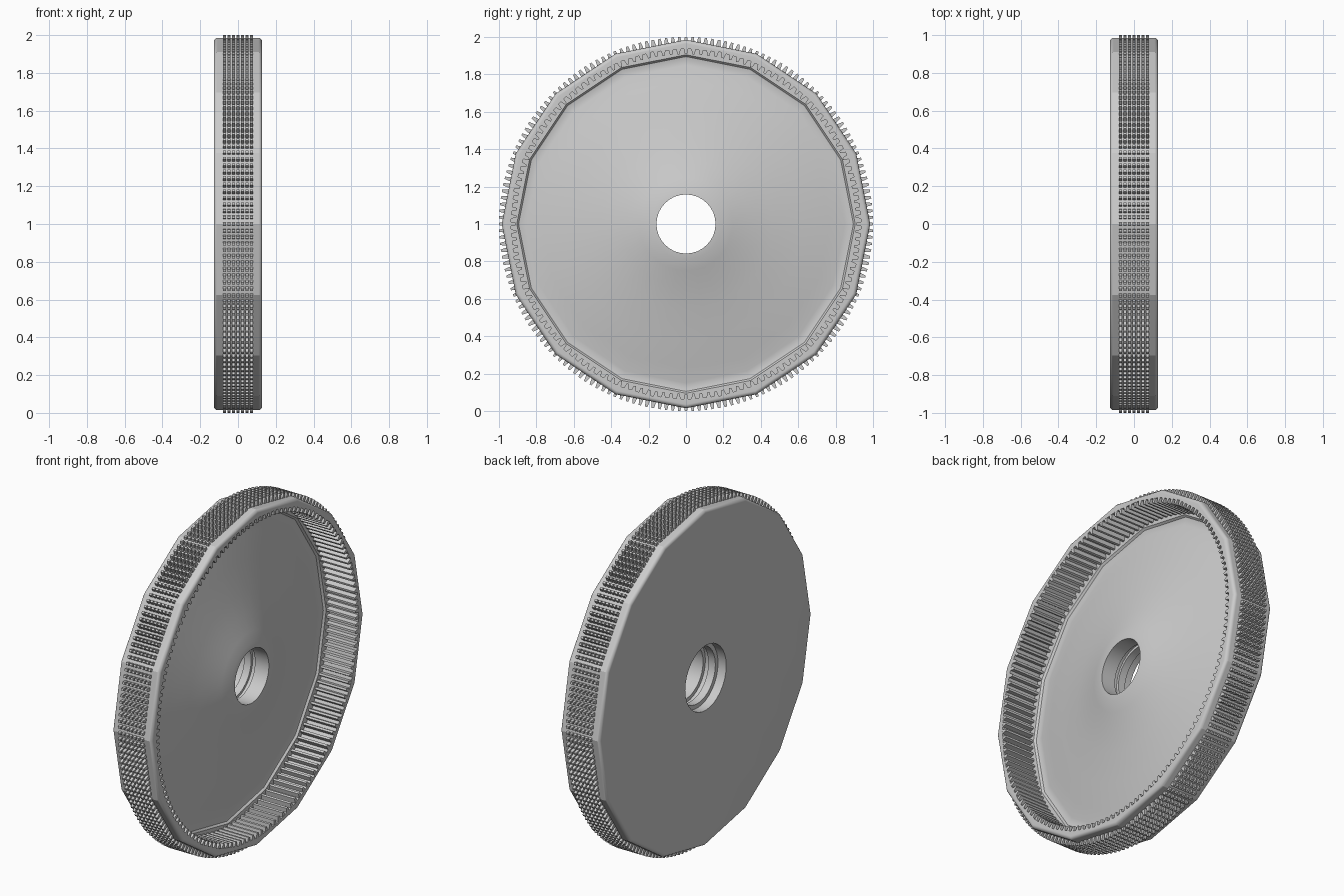
import bpy, bmesh
from math import pi, sin, cos, radians
from mathutils import Matrix, Vector

cube = bpy.data.objects.get("Cube")
if cube:
    bpy.data.objects.remove(cube)

HALF = 0.128      # half thickness of the wheel
SEG = 32          # steps around; every second one is a rim corner
CENTRE = Vector((0, 0, 1))

grey = bpy.data.materials.new("plain_grey")
grey.use_nodes = True
grey.diffuse_color = (0.6, 0.6, 0.6, 1)
grey.node_tree.nodes["Principled BSDF"].inputs["Base Color"].default_value = (0.6, 0.6, 0.6, 1)


def finish(name, bm, angle=None):
    bmesh.ops.recalc_face_normals(bm, faces=bm.faces)
    mesh = bpy.data.meshes.new(name)
    bm.to_mesh(mesh)
    bm.free()
    mesh.materials.append(grey)
    obj = bpy.data.objects.new(name, mesh)
    bpy.context.collection.objects.link(obj)
    if angle:
        bpy.ops.object.select_all(action='DESELECT')
        obj.select_set(True)
        bpy.context.view_layer.objects.active = obj
        bpy.ops.object.shade_smooth_by_angle(angle=radians(angle))
    return obj


def lathe(name, profile, angle):
    """Closed (x, radius, faceted) profile turned about the x axis."""
    bm = bmesh.new()
    rings = []
    for x, r, faceted in profile:
        ring = []
        for i in range(SEG):
            a = 2 * pi * i / SEG
            rr = r * cos(pi / 16) if faceted and i % 2 else r
            ring.append(bm.verts.new(CENTRE + Vector((x, rr * cos(a), rr * sin(a)))))
        rings.append(ring)
    for k, ring in enumerate(rings):
        nxt = rings[(k + 1) % len(rings)]
        for i in range(SEG):
            j = (i + 1) % SEG
            bm.faces.new((ring[i], ring[j], nxt[j], nxt[i]))
    return finish(name, bm, angle)


def tooth_ring(name, count, rows, root, tip, root_w, tip_w):
    """Tapered bars spaced around the axis, one set for each (x0, x1) row."""
    bm = bmesh.new()
    for n in range(count):
        turn = Matrix.Rotation(2 * pi * n / count, 3, 'X')
        for x0, x1 in rows:
            ends = []
            for x in (x0, x1):
                corners = [(-root_w, root), (-tip_w, tip), (tip_w, tip), (root_w, root)]
                ends.append([bm.verts.new(CENTRE + turn @ Vector((x, s, r))) for s, r in corners])
            a, b = ends
            bm.faces.new(a)
            bm.faces.new(b)
            for i in range(3):
                bm.faces.new((a[i], a[i + 1], b[i + 1], b[i]))
            bm.faces.new((a[3], a[0], b[0], b[3]))
    return finish(name, bm)


# Wheel body: stepped bore, dished web, toothed-rim ledge, rounded rim, flat back
BEVEL = 0.02
arc = [(sin(t * pi / 12), cos(t * pi / 12)) for t in range(7)]
front_edge = [(HALF - BEVEL + BEVEL * c, 0.965 + BEVEL * s, True) for s, c in arc]
back_edge = [(-x, r, f) for x, r, f in reversed(front_edge)]
bore = [(-HALF, 0.19, False), (-0.075, 0.19, False), (-0.075, 0.165, False),
        (-0.03, 0.165, False), (-0.03, 0.18, False), (0.0, 0.18, False),
        (0.0, 0.158, False), (0.09, 0.158, False)]
web = [(0.086, 0.19, False), (0.068, 0.25, False), (0.04, 0.34, False),
       (0.01, 0.46, False), (-0.025, 0.62, False), (-0.055, 0.77, True),
       (-0.074, 0.85, True), (-0.077, 0.875, True), (-0.073, 0.895, True),
       (-0.062, 0.905, True)]
ledge = [(-0.062, 0.937, False), (HALF, 0.937, False)]
lathe("wheel_body", bore + web + ledge + front_edge + back_edge, 20)

# Inner gear teeth lining the open side of the rim
tooth_ring("inner_teeth", 144, [(-0.064, HALF - 0.0005)], 0.945, 0.908, 0.014, 0.006)

# Outer grip: rows of small blocks around the tread
ROWS, PITCH = 7, 0.024
blocks = []
for k in range(ROWS):
    mid = (k - (ROWS - 1) / 2) * PITCH
    blocks.append((mid - 0.008, mid + 0.008))
tooth_ring("tread_blocks", 176, blocks, 0.955, 1.0, 0.014, 0.006)
